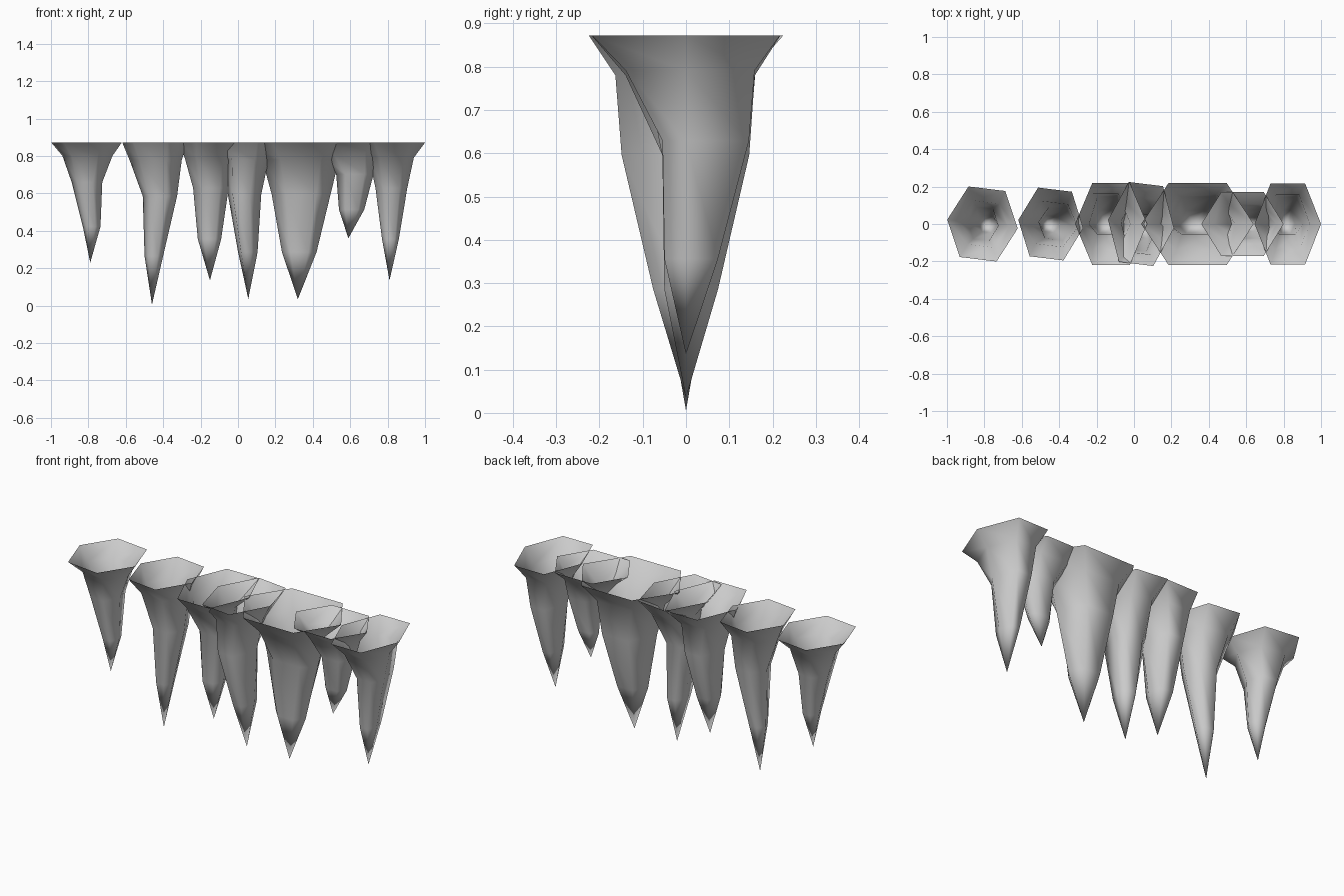
import bpy, bmesh, math

if "Cube" in bpy.data.objects:
    bpy.data.objects.remove(bpy.data.objects["Cube"])

TOP = 0.872
FRACTIONS = (0.0, 0.11, 0.33, 0.70)      # ring heights from rim down to tip

# Half depths of the four rings on a bulging, flat or even side
BULGE = (1.0, 0.73, 0.67, 0.34)
FLAT = (1.0, 0.64, 0.25, 0.23)
EVEN = (1.0, 0.62, 0.45, 0.23)

# tip (x, z), rim half depth, twist in degrees, front side, back side,
# then left and right x of each ring from rim to lowest
ICICLES = [
    ((-0.79, 0.23), 0.19, -7, EVEN, EVEN,
     [(-1.0, -0.62), (-0.94, -0.67), (-0.89, -0.725), (-0.83, -0.735)]),
    ((-0.46, 0.005), 0.185, -7, EVEN, EVEN,
     [(-0.62, -0.27), (-0.58, -0.30), (-0.51, -0.325), (-0.50, -0.40)]),
    ((-0.15, 0.135), 0.22, 0, FLAT, BULGE,
     [(-0.315, 0.07), (-0.285, -0.02), (-0.24, -0.05), (-0.215, -0.09)]),
    ((0.055, 0.035), 0.215, -7, BULGE, FLAT,
     [(-0.14, 0.215), (-0.07, 0.165), (-0.055, 0.125), (0.0, 0.105)]),
    ((0.32, 0.035), 0.218, 0, FLAT, BULGE,
     [(0.04, 0.64), (0.13, 0.54), (0.18, 0.495), (0.235, 0.42)]),
    ((0.59, 0.36), 0.17, 0, EVEN, EVEN,
     [(0.36, 0.80), (0.43, 0.76), (0.525, 0.725), (0.54, 0.675)]),
    ((0.81, 0.135), 0.217, 0, FLAT, BULGE,
     [(0.645, 1.0), (0.70, 0.94), (0.735, 0.905), (0.77, 0.86)]),
]


def hexagon(xl, xr, front, back, z, twist):
    """Six-sided ring with points facing left and right."""
    c, h = (xl + xr) / 2, (xr - xl) / 2
    a = math.radians(twist)
    corners = [(-h, 0), (-h * 0.52, -front), (h * 0.52, -front),
               (h, 0), (h * 0.52, back), (-h * 0.52, back)]
    return [(c + x * math.cos(a) - y * math.sin(a),
             x * math.sin(a) + y * math.cos(a), z) for x, y in corners]


def icicle(name, tip, depth, twist, front, back, spans):
    bm = bmesh.new()
    rings = []
    for f, pf, pb, (xl, xr) in zip(FRACTIONS, front, back, spans):
        z = TOP - f * (TOP - tip[1])
        ring = hexagon(xl, xr, depth * pf, depth * pb, z, twist)
        rings.append([bm.verts.new(p) for p in ring])
    # Side walls, open at the rim
    for up, low in zip(rings, rings[1:]):
        for i in range(6):
            j = (i + 1) % 6
            bm.faces.new((up[i], low[i], low[j], up[j]))
    # Pointed end
    point = bm.verts.new((tip[0], 0, tip[1]))
    for i in range(6):
        bm.faces.new((rings[-1][i], point, rings[-1][(i + 1) % 6]))
    for face in bm.faces:
        face.smooth = True
    mesh = bpy.data.meshes.new(name)
    bm.to_mesh(mesh)
    bm.free()
    bpy.context.collection.objects.link(bpy.data.objects.new(name, mesh))


for n, spec in enumerate(ICICLES, 1):
    icicle(f"icicle_{n}", *spec)
